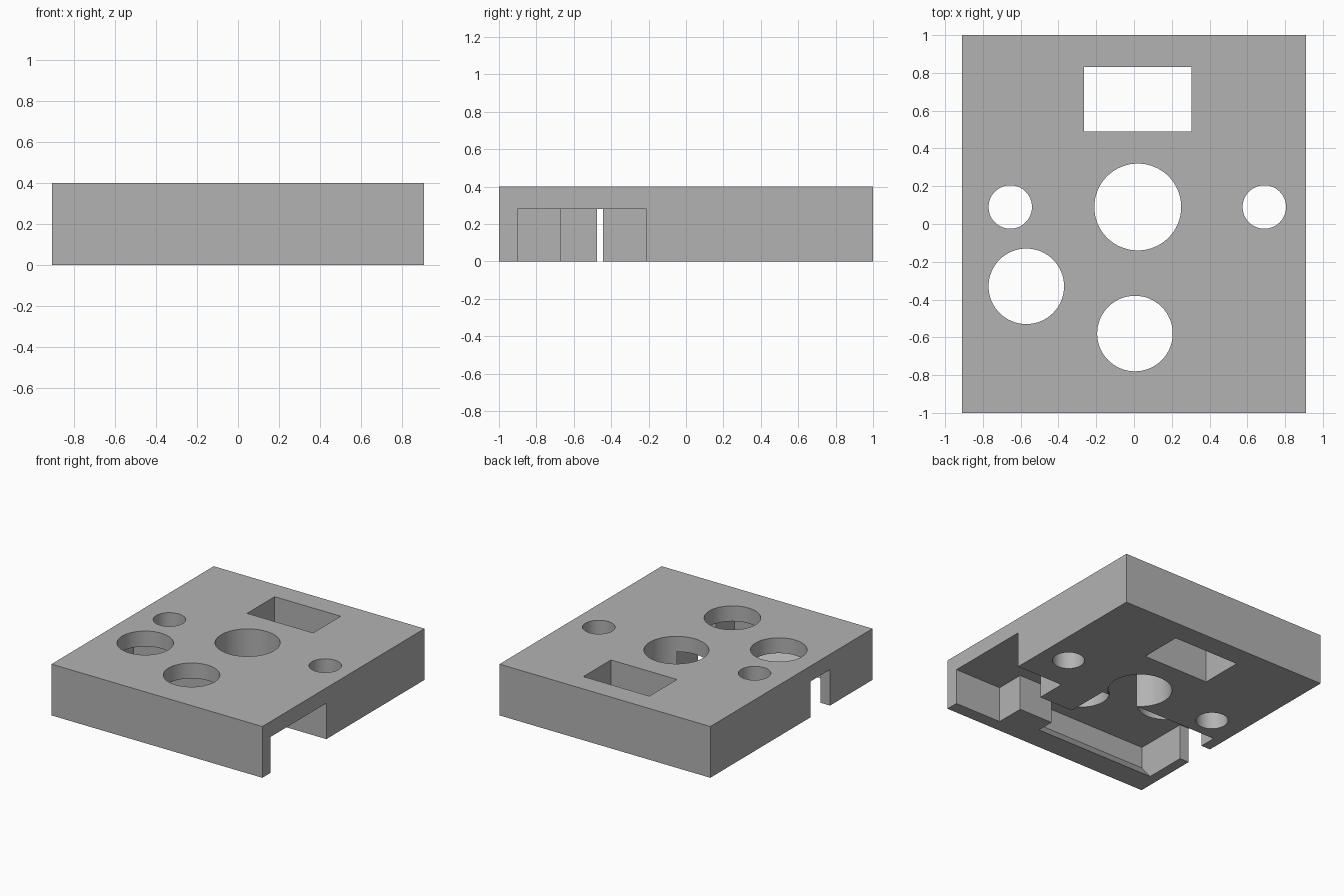
import bpy, bmesh, math
from mathutils import Vector

cube = bpy.data.objects.get("Cube")
if cube:
    bpy.data.objects.remove(cube, do_unlink=True)

WIDTH, DEPTH, HEIGHT = 1.82, 2.0, 0.4
CEILING = 0.28      # top of the underside pocket

grey = bpy.data.materials.new("plain grey")
grey.use_nodes = True
grey.diffuse_color = (0.45, 0.45, 0.45, 1)
grey.node_tree.nodes["Principled BSDF"].inputs["Base Color"].default_value = (0.45, 0.45, 0.45, 1)


def prism(name, outline, direction):
    """Solid made by pushing a flat outline along a direction."""
    bm = bmesh.new()
    face = bm.faces.new([bm.verts.new(p) for p in outline])
    grown = bmesh.ops.extrude_face_region(bm, geom=[face])["geom"]
    verts = [v for v in grown if isinstance(v, bmesh.types.BMVert)]
    bmesh.ops.translate(bm, verts=verts, vec=Vector(direction))
    bmesh.ops.recalc_face_normals(bm, faces=bm.faces)
    mesh = bpy.data.meshes.new(name)
    bm.to_mesh(mesh)
    bm.free()
    mesh.materials.append(grey)
    obj = bpy.data.objects.new(name, mesh)
    bpy.context.collection.objects.link(obj)
    return obj


def upright(name, outline, low, high):
    return prism(name, [(x, y, low) for x, y in outline], (0, 0, high - low))


def rectangle(x0, x1, y0, y1):
    return [(x0, y0), (x1, y0), (x1, y1), (x0, y1)]


def circle(cx, cy, r, sides=64):
    steps = [math.tau * i / sides for i in range(sides)]
    return [(cx + r * math.cos(a), cy + r * math.sin(a)) for a in steps]


def combine(target, tool, operation):
    mod = target.modifiers.new(tool.name, 'BOOLEAN')
    mod.operation, mod.solver, mod.object = operation, 'EXACT', tool
    bpy.context.view_layer.objects.active = target
    bpy.ops.object.modifier_apply(modifier=mod.name)
    bpy.data.objects.remove(tool, do_unlink=True)


# Main block
block = upright("cover_block", rectangle(-WIDTH / 2, WIDTH / 2, -DEPTH / 2, DEPTH / 2), 0, HEIGHT)

# Underside pocket: side chamber, narrow passage, main room and side slot
pocket = [(1, -0.9), (0.505, -0.9), (0.505, -0.67), (0.21, -0.67), (0.21, -0.9),
          (-0.83, -0.9), (-0.83, -0.475), (-1, -0.475), (-1, -0.236), (-0.83, -0.236),
          (-0.83, -0.1), (0.21, -0.1), (0.21, -0.445), (0.505, -0.445),
          (0.505, -0.21), (1, -0.21)]
combine(block, upright("pocket", pocket, -0.1, CEILING), 'DIFFERENCE')

# Sloped retaining lip along the front wall of the main room
lip = [(-0.85, -0.95, 0), (-0.85, -0.81, 0), (-0.85, -0.9, 0.11), (-0.85, -0.95, 0.11)]
combine(block, prism("lip", lip, (1.08, 0, 0)), 'UNION')

# Window and round holes through the top
combine(block, upright("window", rectangle(-0.265, 0.305, 0.49, 0.83), -0.1, 0.5), 'DIFFERENCE')
for cx, cy, r in [(0.02, 0.09, 0.23), (-0.57, -0.33, 0.2), (0.005, -0.58, 0.2),
                  (-0.655, 0.09, 0.115), (0.69, 0.09, 0.115)]:
    combine(block, upright("hole", circle(cx, cy, r), -0.1, 0.5), 'DIFFERENCE')

# Smooth hole walls, sharp corners
bpy.ops.object.select_all(action='DESELECT')
block.select_set(True)
bpy.context.view_layer.objects.active = block
bpy.ops.object.shade_smooth_by_angle(angle=math.radians(30))
